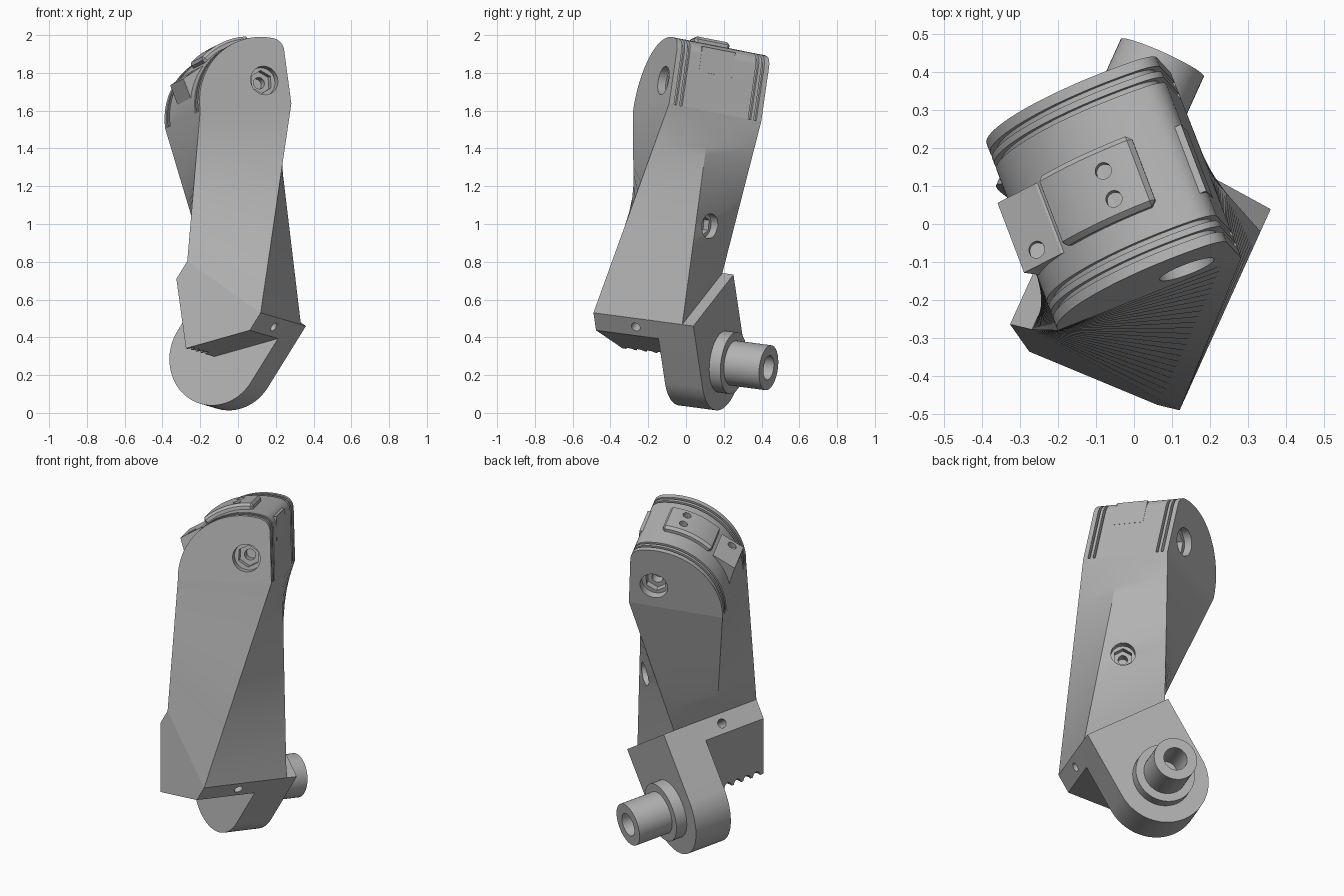
import bpy, bmesh, math
from mathutils import Vector, Matrix

cube = bpy.data.objects.get("Cube")
if cube:
    bpy.data.objects.remove(cube, do_unlink=True)

grey = bpy.data.materials.new("plain grey")
grey.use_nodes = True
grey.diffuse_color = (0.45, 0.45, 0.45, 1)
grey.node_tree.nodes["Principled BSDF"].inputs["Base Color"].default_value = (0.45, 0.45, 0.45, 1)


def frame(origin, x_hint, z_dir):
    """Right-handed frame: profile in local xy, extrusion along local z."""
    z = Vector(z_dir).normalized()
    x = Vector(x_hint)
    x = (x - z * x.dot(z)).normalized()
    y = z.cross(x)
    m = Matrix((x, y, z)).transposed().to_4x4()
    m.translation = Vector(origin)
    return m


HEAD = frame((-0.2, -0.28, 1.6), (0.935, 0.343, 0.076), (0.35, -0.92, 0.18))
BASE = frame((0.12, -0.49, 0.53), (-0.742, 0.405, 0.52), (0.41, 0.905, -0.12))
HEAD_LEN = 0.53
PLATE_W, PLATE_LEN, PLATE_T = 0.52, 0.585, 0.11
AXLE = (0.26, -0.385)


def finish(name, bm):
    bmesh.ops.recalc_face_normals(bm, faces=bm.faces)
    mesh = bpy.data.meshes.new(name)
    bm.to_mesh(mesh)
    bm.free()
    ob = bpy.data.objects.new(name, mesh)
    mesh.materials.append(grey)
    bpy.context.collection.objects.link(ob)
    return ob


def loft(name, rings):
    """Join rings of equal length and close both ends."""
    bm = bmesh.new()
    rows = [[bm.verts.new(p) for p in ring] for ring in rings]
    n = len(rows[0])
    for a, b in zip(rows, rows[1:]):
        for i in range(n):
            bm.faces.new((a[i], a[(i + 1) % n], b[(i + 1) % n], b[i]))
    bm.faces.new(rows[0])
    bm.faces.new(rows[-1])
    return finish(name, bm)


def prism(name, m, pts, z0, z1):
    return loft(name, [[m @ Vector((x, y, z)) for x, y in pts] for z in (z0, z1)])


def box(name, m, x0, x1, y0, y1, z0, z1):
    return prism(name, m, [(x0, y0), (x1, y0), (x1, y1), (x0, y1)], z0, z1)


def arc(cx, cy, r, a0, a1, n):
    steps = [math.radians(a0 + (a1 - a0) * i / n) for i in range(n + 1)]
    return [(cx + r * math.cos(a), cy + r * math.sin(a)) for a in steps]


def rod(name, centre, axis, r, length, sides=32):
    """Cylinder centred on a world point."""
    bm = bmesh.new()
    m = Matrix.Translation(centre) @ Vector(axis).to_track_quat('Z', 'Y').to_matrix().to_4x4()
    bmesh.ops.create_cone(bm, cap_ends=True, segments=sides, radius1=r, radius2=r,
                          depth=length, matrix=m)
    return finish(name, bm)


def apply(ob, mod):
    bpy.context.view_layer.objects.active = ob
    bpy.ops.object.modifier_apply(modifier=mod.name)


def cut(ob, cutters):
    for c in cutters:
        c.hide_render = True
        mod = ob.modifiers.new("cut", 'BOOLEAN')
        mod.operation, mod.solver, mod.object = 'DIFFERENCE', 'EXACT', c
        apply(ob, mod)
        bpy.data.objects.remove(c, do_unlink=True)


def bolt_pocket(ob, centre, axis, r):
    """Round recess, hexagonal seat and narrow bore, stepped inward."""
    for radius, depth, sides in ((r, 0.045, 32), (r * 0.8, 0.08, 6), (r * 0.4, 0.13, 24)):
        cut(ob, [rod("cutter", centre, axis, radius, depth * 2, sides)])


def direction(m, x, y, z):
    return m.to_3x3() @ Vector((x, y, z))


# Head: rounded cap outline, stepped along its axis to leave ring grooves
def head_outline(inset):
    right, fillet = 0.52 - inset, 0.07
    dx, reach = right - fillet - 0.37, 0.37 - inset - fillet
    dy = math.sqrt(reach ** 2 - dx ** 2)
    turn = math.degrees(math.atan2(dy, dx))
    return (arc(0.37, 0, 0.37 - inset, 180, turn, 40)
            + arc(0.37 + dx, dy, fillet, turn, 0, 10) + [(right, 0)])


steps, GROOVE = [(0, 0)], 0.02
for start, end in ((0.028, 0.043), (0.06, 0.075)):
    steps += [(start, 0), (start, GROOVE), (end, GROOVE), (end, 0)]
steps += [(HEAD_LEN - d, i) for d, i in reversed(steps)]
head = loft("head", [[HEAD @ Vector((x, y, -d)) for x, y in head_outline(i)] for d, i in steps])
for depth in (0, HEAD_LEN):
    bolt_pocket(head, HEAD @ Vector((0.385, 0.135, -depth)), direction(HEAD, 0, 0, 1), 0.077)

# Raised pad and side bosses on the head, each with drilled holes
pad = prism("top_pad", HEAD, arc(0.37, 0, 0.402, 131, 87, 16) + arc(0.37, 0, 0.34, 87, 131, 16),
            -0.345, -0.145)
bevel = pad.modifiers.new("chamfer", 'BEVEL')
bevel.width, bevel.segments, bevel.limit_method = 0.014, 1, 'ANGLE'
bevel.angle_limit = math.radians(40)
apply(pad, bevel)
left_boss = prism("left_boss", HEAD, [(0.02, 0.06), (0.14, 0.1), (0.14, 0.26), (0.1, 0.26), (-0.015, 0.2)],
                  -0.34, -0.14)
right_boss = box("right_boss", HEAD, 0.43, 0.521, 0.2, 0.335, -0.33, -0.14)
up = direction(HEAD, 0, 1, 0)
for ob, x, y, d in ((pad, 0.29, 0.4, 0.2), (pad, 0.29, 0.4, 0.28),
                    (left_boss, 0.04, 0.24, 0.18), (right_boss, 0.48, 0.335, 0.22)):
    cut(ob, [rod("cutter", HEAD @ Vector((x, y, -d)), up, 0.022, 0.08, 24)])

# Twisted body between the base plate and the head
low = [BASE @ Vector(p) for p in ((0, 0, 0), (0, 0, 0.52), (PLATE_W, 0, 0.52),
                                  (PLATE_W, 0, 0.25), (PLATE_W, 0, 0))]
top = [HEAD @ Vector(p) for p in ((0.52, 0, 0), (0.52, 0, -0.24), (0.52, 0, -HEAD_LEN),
                                  (0, 0, -HEAD_LEN), (0, 0, 0))]
LAYERS = 24
body = loft("twisted_body", [[a.lerp(b, k / LAYERS) for a, b in zip(low, top)]
                             for k in range(LAYERS + 1)])
near, far = low[1].lerp(top[1], 0.42), low[2].lerp(top[2], 0.42)
rise = (top[1] - low[1]).lerp(top[2] - low[2], 0.35)
bolt_pocket(body, near.lerp(far, 0.35), (far - near).cross(rise), 0.066)

# Base plate with wedge underside, cross hole and scalloped lower edge
FLANGE = 0.365
base = prism("base_plate", BASE, [(0, 0), (0, -PLATE_T), AXLE, (PLATE_W, -PLATE_T), (PLATE_W, 0)],
             0, FLANGE)
across = direction(BASE, 1, 0, 0)
cut(base, [rod("cutter", BASE @ Vector((0.26, -0.055, 0.24)), across, 0.025, 0.7, 24)])
cut(base, [rod("cutter", BASE @ Vector((AXLE[0], AXLE[1], 0.045 + 0.06 * i)), across, 0.022, 0.2, 20)
           for i in range(4)])

# Rounded flange carrying the pivot pin
prism("pivot_flange", BASE, [(PLATE_W, 0), (0, 0)] + arc(*AXLE, 0.26, 180, 360, 40),
      FLANGE, PLATE_LEN)
along = direction(BASE, 0, 0, 1)


def on_axle(z):
    return BASE @ Vector((AXLE[0], AXLE[1], z))


rod("pivot_collar", on_axle(PLATE_LEN + 0.03), along, 0.165, 0.07, 48)
pin = rod("pivot_pin", on_axle(PLATE_LEN + 0.13), along, 0.12, 0.28, 48)
cut(pin, [rod("cutter", on_axle(PLATE_LEN + 0.27), along, 0.065, 0.4, 32)])

# Smooth curved surfaces while keeping real edges crisp
for ob in list(bpy.context.collection.objects):
    if ob.type == 'MESH' and ob.data.materials and ob.data.materials[0] == grey:
        bpy.ops.object.select_all(action='DESELECT')
        ob.select_set(True)
        bpy.context.view_layer.objects.active = ob
        bpy.ops.object.shade_smooth_by_angle(angle=math.radians(25))
